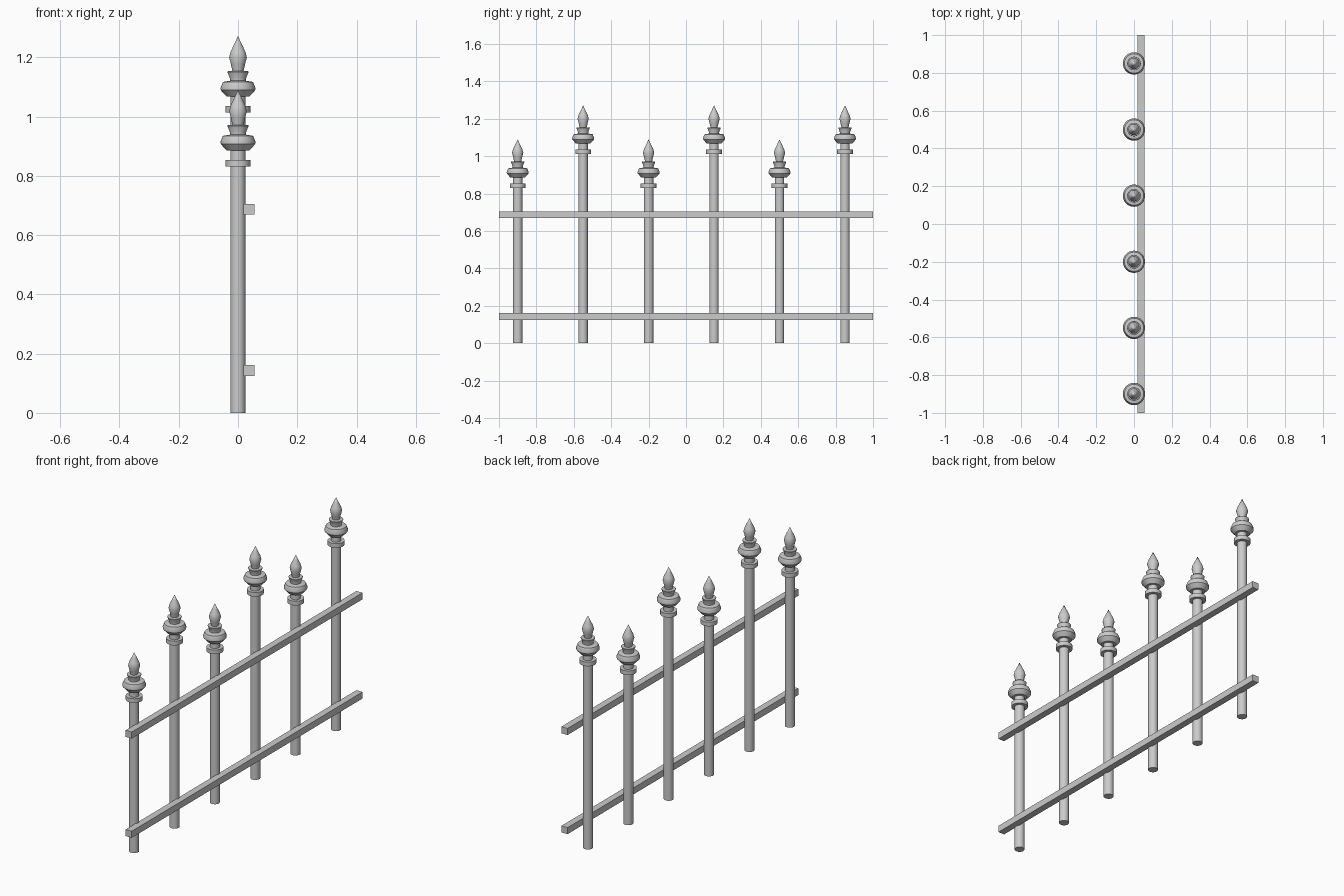
import bpy, bmesh, math

if "Cube" in bpy.data.objects:
    bpy.data.objects.remove(bpy.data.objects["Cube"])

SIDES = 32


def lathe(name, profile, location):
    """Spin a (radius, height) profile around z; zero radii close to a point."""
    bm = bmesh.new()
    verts = [bm.verts.new((r, 0, z)) for r, z in profile]
    edges = [bm.edges.new(pair) for pair in zip(verts, verts[1:])]
    bmesh.ops.spin(bm, geom=verts + edges, cent=(0, 0, 0), axis=(0, 0, 1),
                   angle=2 * math.pi, steps=SIDES, use_duplicate=False)
    bmesh.ops.remove_doubles(bm, verts=bm.verts, dist=0.0002)
    bmesh.ops.recalc_face_normals(bm, faces=bm.faces)
    mesh = bpy.data.meshes.new(name)
    bm.to_mesh(mesh)
    bm.free()
    ob = bpy.data.objects.new(name, mesh)
    ob.location = location
    bpy.context.collection.objects.link(ob)
    bpy.ops.object.select_all(action='DESELECT')
    bpy.context.view_layer.objects.active = ob
    ob.select_set(True)
    bpy.ops.object.shade_smooth_by_angle(angle=math.radians(30))
    return ob


def box(name, center, size):
    bpy.ops.mesh.primitive_cube_add(size=1, location=center)
    ob = bpy.context.object
    ob.name = name
    ob.scale = size
    bpy.ops.object.transform_apply(location=False, rotation=False, scale=True)


# Finial outline, heights measured from the underside of the collar
FINIAL = [
    (0, 0), (0.042, 0), (0.042, 0.023), (0.025, 0.023),      # collar
    (0.025, 0.054), (0.038, 0.054),                          # neck
    (0.058, 0.076), (0.059, 0.084), (0.051, 0.104),          # flared disc
    (0.027, 0.108), (0.028, 0.118), (0.036, 0.138),          # cup
    (0.035, 0.140), (0.019, 0.141),
    (0.024, 0.164), (0.030, 0.187), (0.025, 0.206),          # spear head
    (0.012, 0.233), (0, 0.259),
]

# Pickets alternate short and tall
for i in range(6):
    y = -0.9 + 0.35 * i
    collar_z = 1.013 if i % 2 else 0.831
    lathe(f"post_{i + 1}", [(0, 0), (0.025, 0), (0.025, collar_z + 0.01),
                            (0, collar_z + 0.01)], (0, y, 0))
    lathe(f"finial_{i + 1}", FINIAL, (0, y, collar_z))

# Two square rails along one side of the posts
for name, z in (("lower_rail", 0.143), ("upper_rail", 0.687)):
    box(name, (0.037, 0, z), (0.037, 2, 0.036))
